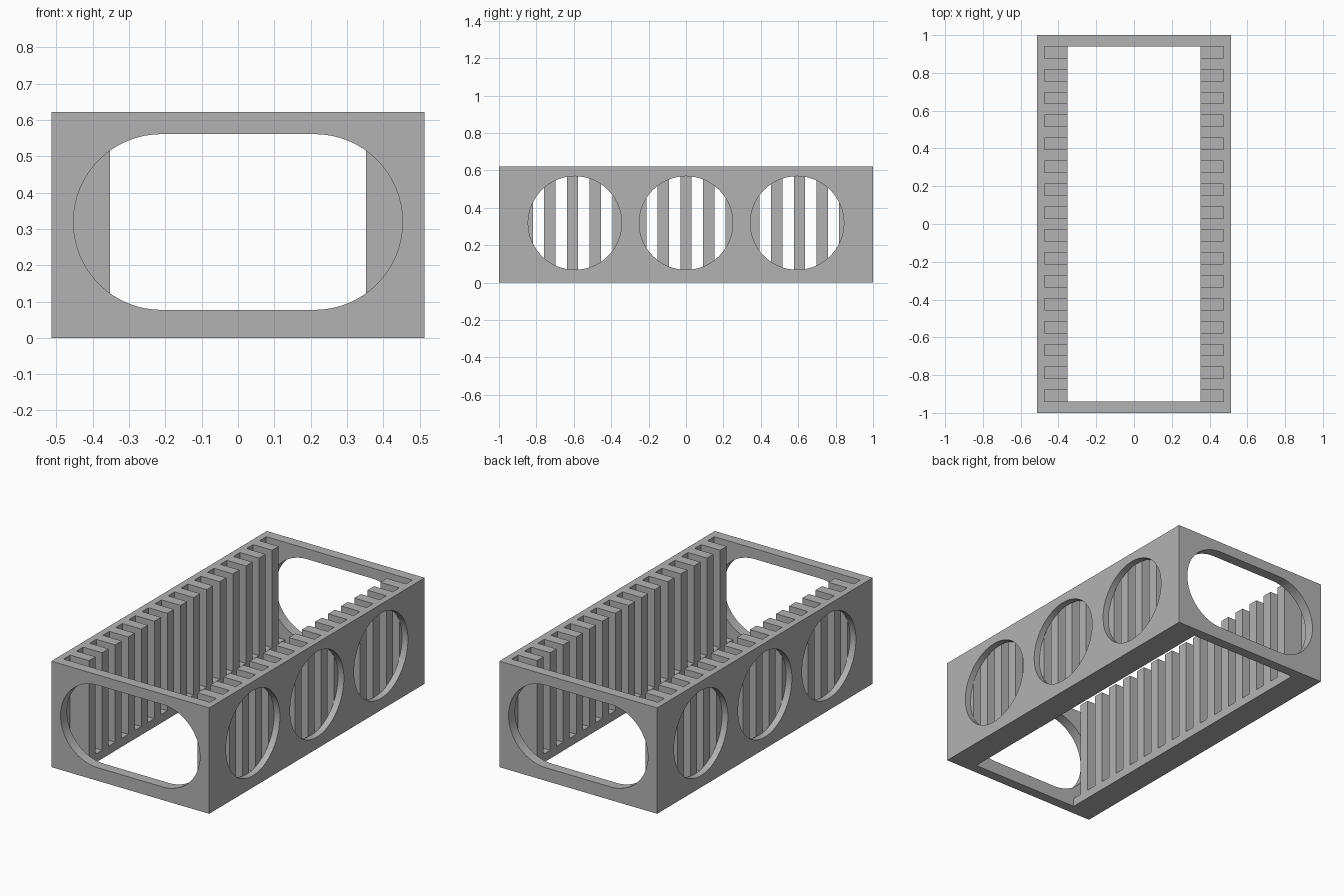
import bpy
import bmesh
from math import cos, sin, pi

cube = bpy.data.objects.get("Cube")
if cube:
    bpy.data.objects.remove(cube, do_unlink=True)

# Main sizes
HALF_W, HALF_L, HEIGHT = 0.513, 1.0, 0.622
WELL_X, WELL_Y = 0.352, 0.94
SLOT_X, LEDGE = 0.475, 0.05
SLOTS = 16
HOLE_Z = 0.319

grey = bpy.data.materials.new("plain grey")
grey.use_nodes = True
colour = (0.45, 0.45, 0.45, 1)
grey.diffuse_color = colour
grey.node_tree.nodes["Principled BSDF"].inputs["Base Color"].default_value = colour


def prism(name, base, offset):
    """Extrude a closed outline along an offset vector."""
    bm = bmesh.new()
    face = bm.faces.new([bm.verts.new(p) for p in base])
    moved = bmesh.ops.extrude_face_region(bm, geom=[face])["geom"]
    verts = [g for g in moved if isinstance(g, bmesh.types.BMVert)]
    bmesh.ops.translate(bm, verts=verts, vec=offset)
    bmesh.ops.recalc_face_normals(bm, faces=bm.faces)
    mesh = bpy.data.meshes.new(name)
    bm.to_mesh(mesh)
    bm.free()
    mesh.materials.append(grey)
    obj = bpy.data.objects.new(name, mesh)
    bpy.context.collection.objects.link(obj)
    return obj


def box(name, x, y0, y1, z0, z1):
    base = [(-x, y0, z0), (x, y0, z0), (x, y1, z0), (-x, y1, z0)]
    return prism(name, base, (0, 0, z1 - z0))


def stadium(radius, shift, steps=32):
    """Outline of two half circles, pushed apart by shift."""
    points = []
    for side in (0, 1):
        for i in range(steps + 1):
            a = -pi / 2 + pi * (side + i / steps)
            points.append((radius * cos(a) + (-shift if side else shift), radius * sin(a)))
    return points


def cut(cutter):
    cutter.hide_render = True
    mod = rack.modifiers.new("cut", 'BOOLEAN')
    mod.operation, mod.solver, mod.object = 'DIFFERENCE', 'EXACT', cutter
    bpy.context.view_layer.objects.active = rack
    bpy.ops.object.modifier_apply(modifier=mod.name)
    bpy.data.objects.remove(cutter, do_unlink=True)


# Rack body with an open well through the middle
rack = box("slotted_rack", HALF_W, -HALF_L, HALF_L, 0, HEIGHT)
cut(box("well", WELL_X, -WELL_Y, WELL_Y, -0.1, 0.8))

# Facing slots down both sides, standing on a low ledge
unit = 2 * WELL_Y / (2 * SLOTS - 1)
for i in range(SLOTS):
    y = -WELL_Y + 2 * i * unit
    cut(box("slot", SLOT_X, y, y + unit, LEDGE, 0.8))

# Rounded openings in the end walls
for s in (-1, 1):
    outline = [(x, s * WELL_Y, HOLE_Z + z) for x, z in stadium(0.242, 0.211)]
    cut(prism("end_opening", outline, (0, s * 0.2, 0)))

# Three round windows in each side wall, showing the ribs behind
for s in (-1, 1):
    for y in (-0.594, 0, 0.594):
        ring = [(s * SLOT_X, y + 0.25 * cos(i * pi / 32), HOLE_Z + 0.25 * sin(i * pi / 32))
                for i in range(64)]
        cut(prism("side_window", ring, (s * 0.2, 0, 0)))

bpy.ops.object.select_all(action='DESELECT')
rack.select_set(True)
bpy.context.view_layer.objects.active = rack
bpy.ops.object.shade_smooth_by_angle()
